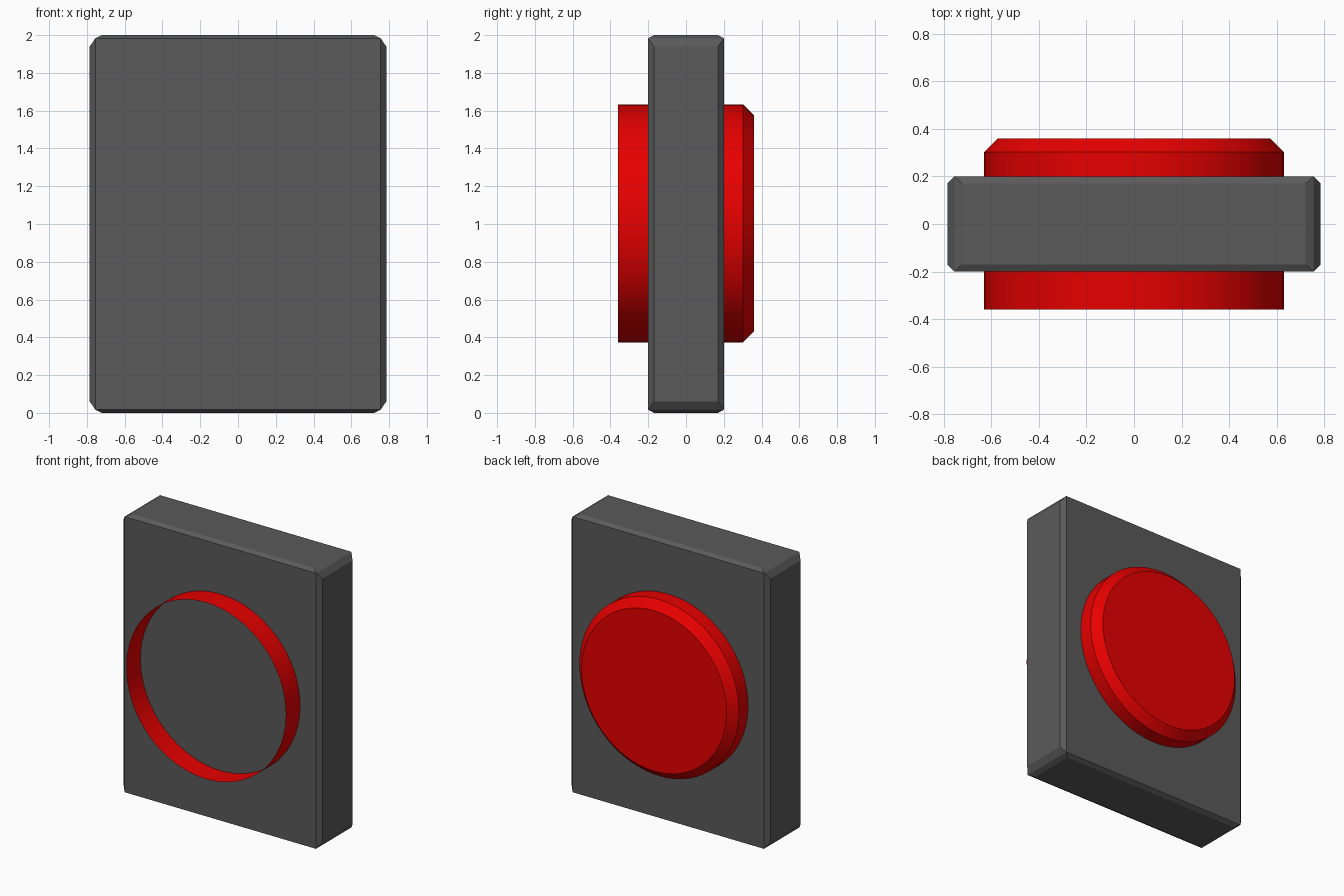
import bpy, bmesh
from math import sin, cos, tau, radians

if "Cube" in bpy.data.objects:
    bpy.data.objects.remove(bpy.data.objects["Cube"])


def make_object(name, bm, color):
    bmesh.ops.recalc_face_normals(bm, faces=bm.faces)
    mesh = bpy.data.meshes.new(name)
    bm.to_mesh(mesh)
    bm.free()
    material = bpy.data.materials.new(name + "_color")
    material.diffuse_color = color
    material.use_nodes = True
    material.node_tree.nodes["Principled BSDF"].inputs["Base Color"].default_value = material.diffuse_color
    mesh.materials.append(material)
    obj = bpy.data.objects.new(name, mesh)
    bpy.context.collection.objects.link(obj)
    return obj


# Housing: slab with uneven chamfers, mirrored from the three points of one corner
corner = [(0.755, 0.2, 0.983), (0.785, 0.17, 0.94), (0.722, 0.17, 1.0)]
bm = bmesh.new()
for sx in (-1, 1):
    for sy in (-1, 1):
        for sz in (-1, 1):
            for x, y, z in corner:
                bm.verts.new((sx * x, sy * y, 1 + sz * z))
bmesh.ops.convex_hull(bm, input=bm.verts)
bmesh.ops.dissolve_limit(bm, angle_limit=radians(0.5), verts=bm.verts, edges=bm.edges)
make_object("housing", bm, (0.103, 0.103, 0.103, 1))

# Button: round shell through the housing, open at the front, chamfered cap at the back
SIDES = 64
CENTRE_Z = 1.003
profile = [(0.63, -0.36), (0.63, 0.302), (0.572, 0.36)]
bm = bmesh.new()
rings = []
for r, y in profile:
    rings.append([bm.verts.new((r * cos(tau * i / SIDES), y,
                                CENTRE_Z + r * sin(tau * i / SIDES)))
                  for i in range(SIDES)])
for a, b in zip(rings, rings[1:]):
    for i in range(SIDES):
        j = (i + 1) % SIDES
        bm.faces.new((a[i], b[i], b[j], a[j]))
bm.faces.new(rings[-1])
button = make_object("button", bm, (0.8, 0.0, 0.0, 1))

bpy.context.view_layer.objects.active = button
button.select_set(True)
bpy.ops.object.shade_smooth_by_angle(angle=radians(30))
